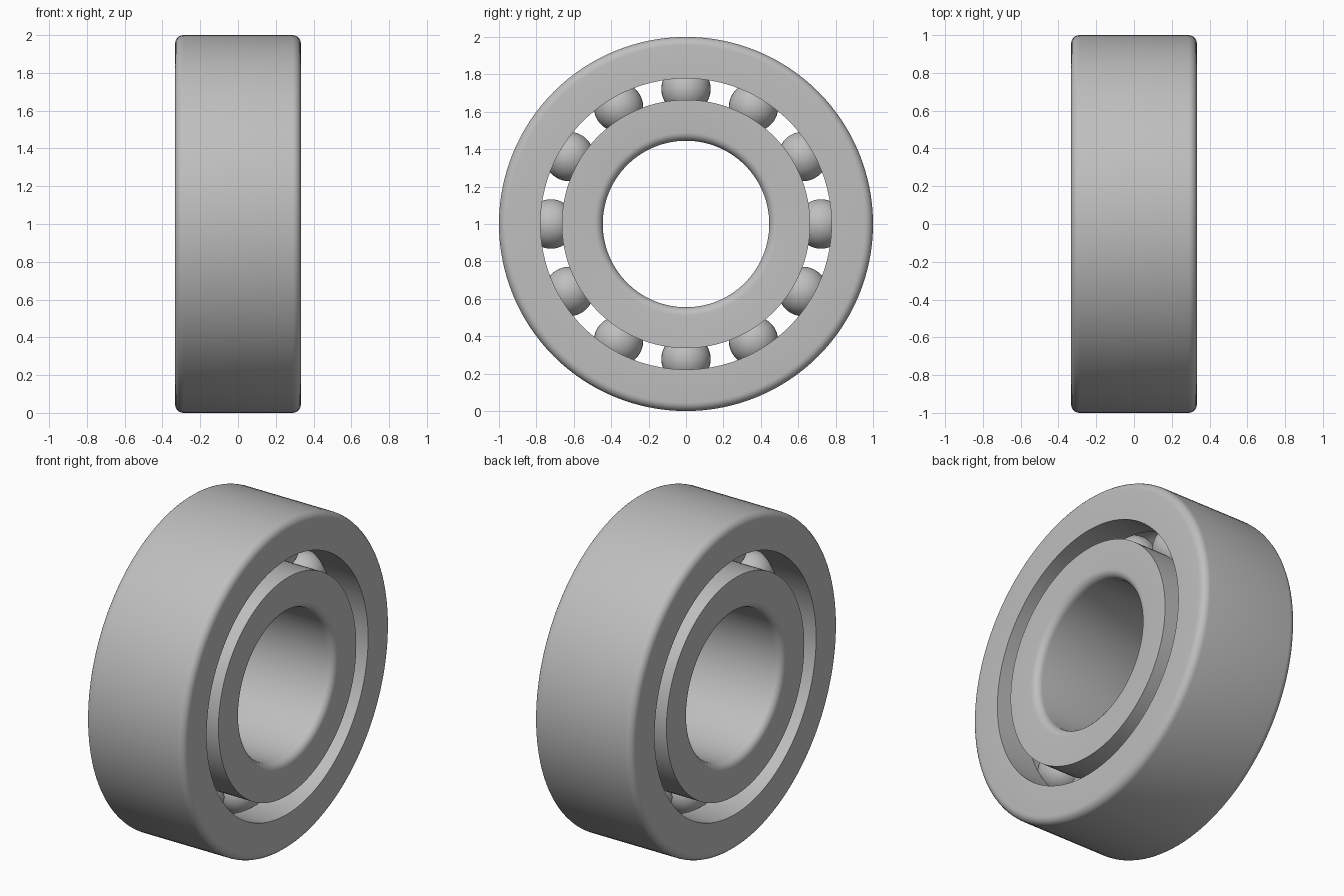
import bpy, bmesh, math
from mathutils import Matrix, Vector

cube = bpy.data.objects.get("Cube")
if cube:
    bpy.data.objects.remove(cube, do_unlink=True)

HALF_WIDTH = 0.333
FILLET = 0.045
PITCH = 0.722        # radius of the circle through the ball centres
BALL = 0.132
GROOVE = 0.134
CENTRE = Vector((0, 0, 1))

steel = bpy.data.materials.new("steel grey")
steel.use_nodes = True
GREY = (0.52, 0.52, 0.52, 1)
steel.diffuse_color = GREY
steel.node_tree.nodes["Principled BSDF"].inputs["Base Color"].default_value = GREY


def finish(name, bm):
    mesh = bpy.data.meshes.new(name)
    bmesh.ops.recalc_face_normals(bm, faces=bm.faces[:])
    bm.to_mesh(mesh)
    bm.free()
    mesh.materials.append(steel)
    obj = bpy.data.objects.new(name, mesh)
    bpy.context.collection.objects.link(obj)
    bpy.ops.object.select_all(action="DESELECT")
    obj.select_set(True)
    bpy.context.view_layer.objects.active = obj
    bpy.ops.object.shade_smooth_by_angle(angle=math.radians(30))
    return obj


def ring(name, plain_radius, groove_radius, segments=128):
    """Race with rounded corners on one wall and a ball groove in the other."""
    side = 1 if plain_radius > groove_radius else -1
    profile = []
    # rounded corners of the plain wall, as (x, radius)
    for end in (-1, 1):
        arc = []
        for i in range(7):
            a = math.pi / 2 * i / 6
            arc.append((end * (HALF_WIDTH - FILLET + FILLET * math.cos(a)),
                        plain_radius - side * FILLET * (1 - math.sin(a))))
        profile += arc if end < 0 else arc[::-1]
    # groove wall
    profile.append((HALF_WIDTH, groove_radius))
    rise = abs(groove_radius - PITCH)
    start = math.asin(rise / GROOVE)
    for i in range(17):
        a = start + (math.pi - 2 * start) * i / 16
        profile.append((GROOVE * math.cos(a), PITCH + side * GROOVE * math.sin(a)))
    profile.append((-HALF_WIDTH, groove_radius))

    # sweep the closed profile about the x axis
    bm = bmesh.new()
    loops = []
    for s in range(segments):
        t = 2 * math.pi * s / segments
        loops.append([bm.verts.new(CENTRE + Vector((x, r * math.sin(t), r * math.cos(t))))
                      for x, r in profile])
    n = len(profile)
    for s in range(segments):
        a, b = loops[s], loops[(s + 1) % segments]
        for i in range(n):
            j = (i + 1) % n
            bm.faces.new((a[i], a[j], b[j], b[i]))
    return finish(name, bm)


# Races
ring("outer_race", 1.0, 0.778)
ring("inner_race", 0.445, 0.664)

# Balls
for k in range(12):
    t = math.tau * k / 12
    place = CENTRE + Vector((0, PITCH * math.sin(t), PITCH * math.cos(t)))
    bm = bmesh.new()
    bmesh.ops.create_uvsphere(bm, u_segments=32, v_segments=20, radius=BALL,
                              matrix=Matrix.Translation(place))
    finish(f"ball_{k + 1}", bm)
